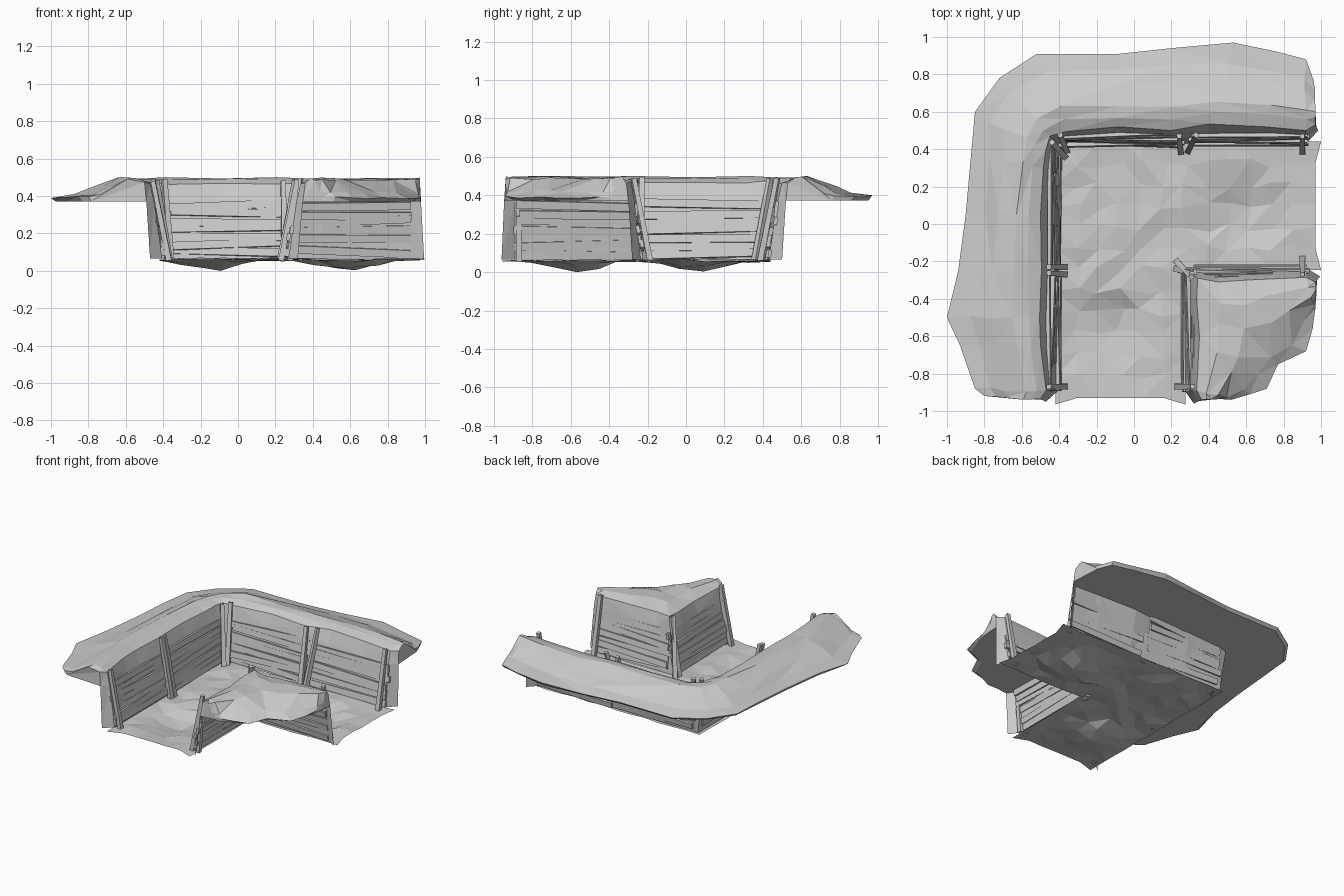
import bpy, bmesh, random
from mathutils import Vector

random.seed(7)
if "Cube" in bpy.data.objects:
    bpy.data.objects.remove(bpy.data.objects["Cube"])

grey = bpy.data.materials.new("plain grey")
grey.use_nodes = True
grey.diffuse_color = (0.6, 0.6, 0.6, 1)
grey.node_tree.nodes["Principled BSDF"].inputs["Base Color"].default_value = (0.6, 0.6, 0.6, 1)


def finish(name, bm):
    mesh = bpy.data.meshes.new(name)
    bm.to_mesh(mesh)
    bm.free()
    mesh.materials.append(grey)
    obj = bpy.data.objects.new(name, mesh)
    bpy.context.collection.objects.link(obj)
    return obj


def jit(a):
    return random.uniform(-a, a)


def beam(bm, p, q, side, wide, deep, taper=1.0):
    """Box from p to q; side is the rough direction of its width."""
    along = (q - p).normalized()
    depth = along.cross(Vector(side)).normalized()
    side = depth.cross(along)
    rings = []
    for c, k in ((p, 1), (q, taper)):
        rings.append([bm.verts.new(c + side * (wide * k * a / 2) + depth * (deep * k * b / 2))
                      for a, b in ((-1, -1), (1, -1), (1, 1), (-1, 1))])
    a, b = rings
    bm.faces.new(a[::-1])
    bm.faces.new(b)
    for i in range(4):
        j = (i + 1) % 4
        bm.faces.new((a[i], a[j], b[j], b[i]))


def earth_bank(name, outer, lip, profile, foot_of):
    """Raised ground between an outer edge and a trench lip, with the wall below."""
    bm = bmesh.new()
    sections = []
    for o, l in zip(outer, lip):
        o, l = Vector(o), Vector(l)
        foot = Vector(foot_of(l))
        row = [bm.verts.new((*l.lerp(o, .95), .372))]
        for t, z in profile:
            p = l.lerp(o, t)
            s = .035 * (o - l).length if 0 < t < 1 else 0
            row.append(bm.verts.new((p.x + jit(s), p.y + jit(s), z + jit(.006))))
        row.append(bm.verts.new((*l.lerp(foot, .33), .372)))
        row.append(bm.verts.new((*foot, .065)))
        sections.append(row)
    n = len(sections[0])
    for a, b in zip(sections, sections[1:]):
        for i in range(n - 1):
            bm.faces.new((a[i], b[i], b[i + 1], a[i + 1]))
        bm.faces.new((a[n - 2], b[n - 2], b[0], a[0]))
    bm.faces.new(sections[0][:n - 1])
    bm.faces.new(sections[-1][n - 2::-1])
    bmesh.ops.triangulate(bm, faces=bm.faces[:])
    finish(name, bm)


# The wall foot follows the trench line, and flares away from it at the open ends
def bank_foot(p):
    if p.y < -.92:
        return -.47, -.95
    if p.x > .95:
        return .985, .5
    return (-.405 if p.x < -.44 else p.x), (.43 if p.y > .44 else p.y)


def block_foot(p):
    if p.y < -.92:
        return .32, -.96
    if p.x > .95:
        return .995, -.28
    return (.27 if p.x < .36 else p.x), (-.235 if p.y > -.35 else p.y)


# Outer corner bank, swept around two sides of the trench
bank_outer = [(-.8, -.92), (-.85, -.88), (-.93, -.65), (-1, -.5), (-.94, -.25), (-.9, .05),
              (-.87, .38), (-.85, .6), (-.72, .78), (-.52, .91), (-.08, .91), (.2, .94),
              (.53, .97), (.77, .92), (.92, .88), (.96, .77)]
bank_lip = [(-.5, -.935), (-.47, -.89), (-.5, -.65), (-.505, -.5), (-.495, -.25), (-.5, .05),
            (-.485, .3), (-.47, .4), (-.45, .47), (-.36, .495), (-.08, .52), (.2, .5),
            (.4, .535), (.7, .52), (.92, .5), (.97, .53)]
earth_bank("outer_bank", bank_outer, bank_lip,
           [(1, .395), (.76, .41), (.56, .45), (.3, .497), (.14, .49), (0, .468)], bank_foot)

# Inner corner block
block_outer = [(.45, -.935), (.52, -.94), (.62, -.91), (.71, -.88), (.77, -.75),
               (.92, -.68), (.955, -.56), (.97, -.45), (.975, -.38)]
block_lip = [(.36, -.94), (.335, -.89), (.35, -.6), (.335, -.4), (.34, -.29),
             (.45, -.31), (.6, -.3), (.92, -.285), (.97, -.31)]
earth_bank("inner_block", block_outer, block_lip,
           [(1, .39), (.88, .42), (.62, .487), (.3, .493), (0, .468)], block_foot)

# Trench floor, an uneven L-shaped sheet
bm = bmesh.new()
N = 12
H = N // 2
dips = [Vector((-.12, -.57)), Vector((.58, .05))]
grid = {}
for i in range(N + 1):
    for j in range(N + 1):
        if i > H and j < H:
            continue
        x, y = -.42 + 1.39 * i / N, -.93 + 1.37 * j / N
        edge = i in (0, N) or j in (0, N) or (i >= H and j <= H)
        if not edge:
            x, y = x + jit(.025), y + jit(.025)
        # the open ends flare out at their corners
        if j == 0 and i in (0, H):
            y -= .035
        if i == N and j in (H, N):
            x += .03
        z = .06 + jit(.006 if edge else .012)
        for d in dips:
            z -= .065 * max(0, 1 - (Vector((x, y)) - d).length / .27)
        grid[i, j] = bm.verts.new((x, y, max(z, 0)))
for i in range(N):
    for j in range(N):
        keys = [(i, j), (i + 1, j), (i + 1, j + 1), (i, j + 1)]
        if all(k in grid for k in keys):
            a, b, c, d = (grid[k] for k in keys)
            if random.random() < .5:
                bm.faces.new((a, b, c))
                bm.faces.new((a, c, d))
            else:
                bm.faces.new((a, b, d))
                bm.faces.new((b, c, d))
lowest = min(bm.verts, key=lambda v: v.co.z)
lowest.co.z = 0
finish("trench_floor", bm)

# Plank walls, half sunk in the earth: foot line start and end, outward direction
LEAN = .19
UP = Vector((0, 0, 1))
walls = {
    "left_wall_front": ((-.4, -.9), (-.4, -.25), (-1, 0)),
    "left_wall_back": ((-.4, -.25), (-.4, .42), (-1, 0)),
    "back_wall_inner": ((-.39, .422), (.27, .422), (0, 1)),
    "back_wall_end": ((.29, .422), (.94, .422), (0, 1)),
    "block_side_wall": ((.26, -.9), (.26, -.23), (1, 0)),
    "block_back_wall": ((.29, -.225), (.94, -.225), (0, -1)),
}
for name, (p, q, out) in walls.items():
    bm = bmesh.new()
    p, q, out = Vector((*p, 0)), Vector((*q, 0)), Vector((*out, 0))
    for k in range(7):
        z = .1 + .041 * k
        ends = []
        for c in (p, q):
            h = z + jit(.017)
            ends.append(c + out * (LEAN * (h - .07) + jit(.014)) + UP * h)
        trim = (ends[1] - ends[0]) * random.uniform(0, .05)
        beam(bm, ends[0] + trim, ends[1] - trim * .6, UP + out * LEAN, .042, .02)
    finish(name + "_planks", bm)

# Leaning stakes: foot position and outward lean
stakes = [
    ((-.37, -.87), (-1, 0)), ((-.37, -.23), (-1, 0)), ((-.37, -.27), (-1, .1)),
    ((-.37, .36), (-.8, .9)), ((-.36, .39), (-.4, 1)),
    ((.25, .385), (-.1, 1)), ((.29, .39), (.5, 1)), ((.9, .385), (0, 1)),
    ((.23, -.87), (1, 0)), ((.28, -.87), (.4, 0)),
    ((.23, -.2), (.9, -1)), ((.225, -.24), (1, -.3)),
    ((.9, -.185), (0, -1)),
]
bm = bmesh.new()
for (x, y), (ox, oy) in stakes:
    foot = Vector((x, y, .055))
    top = foot + Vector((ox * .085, oy * .085, .43 + jit(.008)))
    beam(bm, foot, top, (-oy, ox, 0), .032, .03, .8)
finish("stakes", bm)
